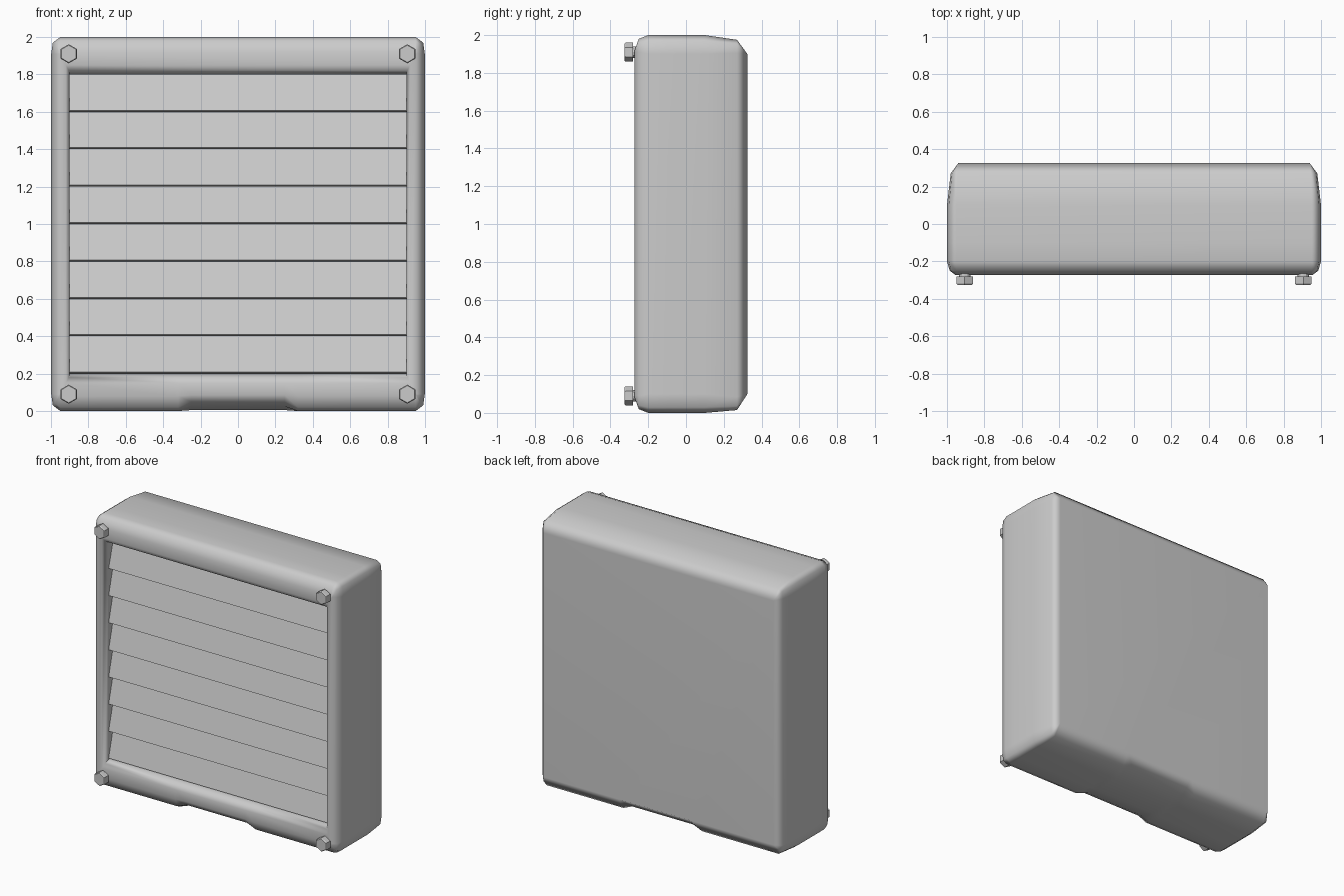
import bpy, bmesh, math
from mathutils import Matrix

if "Cube" in bpy.data.objects:
    bpy.data.objects.remove(bpy.data.objects["Cube"])


def make_object(name, bm, smooth=None):
    bmesh.ops.recalc_face_normals(bm, faces=bm.faces)
    mesh = bpy.data.meshes.new(name)
    bm.to_mesh(mesh)
    bm.free()
    ob = bpy.data.objects.new(name, mesh)
    bpy.context.collection.objects.link(ob)
    if smooth:
        bpy.ops.object.select_all(action='DESELECT')
        bpy.context.view_layer.objects.active = ob
        ob.select_set(True)
        bpy.ops.object.shade_smooth_by_angle(angle=math.radians(smooth))
    return ob


def ring(y, hx, z0, z1, corner=0.0, lift=0.0):
    """Rectangle outline with clipped corners and a liftable bottom centre."""
    rx, rz = 0.05 * corner, 0.10 * corner
    right = [(0.25, z0 + lift), (0.32, z0), (hx - rx, z0),
             (hx - rx * 0.2, z0 + rz * 0.3), (hx, z0 + rz),
             (hx, z1 - rz), (hx - rx * 0.2, z1 - rz * 0.3), (hx - rx, z1)]
    pts = right + [(-x, z) for x, z in reversed(right)]
    return [(x, y, z) for x, z in pts]


# Housing: outlines lofted from the recess floor, round the frame, to the back
rings = [
    ring(-0.10, 0.90, 0.20, 1.80),
    ring(-0.22, 0.90, 0.20, 1.80),
    ring(-0.255, 0.905, 0.18, 1.82),
    ring(-0.272, 0.92, 0.15, 1.85),
    ring(-0.272, 0.955, 0.08, 1.92, 0.1, 0.005),
    ring(-0.25, 0.985, 0.02, 1.98, 0.7, 0.03),
    ring(-0.20, 1.00, 0.00, 2.00, 1.0, 0.025),
    ring(-0.10, 1.00, 0.00, 2.00, 1.0, 0.005),
    ring(0.10, 1.00, 0.00, 2.00, 1.0, 0.005),
    ring(0.27, 0.98, 0.015, 1.975, 0.7, 0.03),
    ring(0.325, 0.94, 0.10, 1.90),
]
bm = bmesh.new()
loops = [[bm.verts.new(p) for p in r] for r in rings]
n = len(loops[0])
for a, b in zip(loops, loops[1:]):
    for i in range(n):
        j = (i + 1) % n
        bm.faces.new((a[i], a[j], b[j], b[i]))
bm.faces.new(loops[0])
bm.faces.new(loops[-1])
bmesh.ops.remove_doubles(bm, verts=bm.verts, dist=0.0005)
housing = make_object("housing", bm, 60)
wn = housing.modifiers.new("weighted_normals", 'WEIGHTED_NORMAL')
wn.keep_sharp = True

# Louvre slats: tilted boards, bottom edge forward
for k in range(8):
    z = 0.2 + 0.2 * k
    top = min(z + 0.215, 1.80)
    profile = [(-0.222, z + 0.008), (-0.168, top), (-0.148, top), (-0.200, z)]
    bm = bmesh.new()
    left, right = ([bm.verts.new((x, y, zz)) for y, zz in profile] for x in (-0.9, 0.9))
    bm.faces.new(left)
    bm.faces.new(right)
    for i in range(4):
        j = (i + 1) % 4
        bm.faces.new((left[i], left[j], right[j], right[i]))
    make_object(f"slat_{k + 1}", bm)


# Corner bolts: hexagonal head on a short shank
def add_bolt(name, x, z):
    bm = bmesh.new()
    for y0, y1, r0, r1, seg in ((-0.245, -0.29, 0.03, 0.03, 12),
                                (-0.28, -0.318, 0.051, 0.051, 6),
                                (-0.318, -0.325, 0.051, 0.046, 6)):
        m = Matrix.Translation((x, (y0 + y1) / 2, z)) @ Matrix.Rotation(math.pi / 2, 4, 'X')
        bmesh.ops.create_cone(bm, cap_ends=True, segments=seg, radius1=r0,
                              radius2=r1, depth=y0 - y1, matrix=m)
    make_object(name, bm)


for sx, side in ((-1, "left"), (1, "right")):
    for z, level in ((0.09, "lower"), (1.91, "upper")):
        add_bolt(f"bolt_{level}_{side}", sx * 0.905, z)
